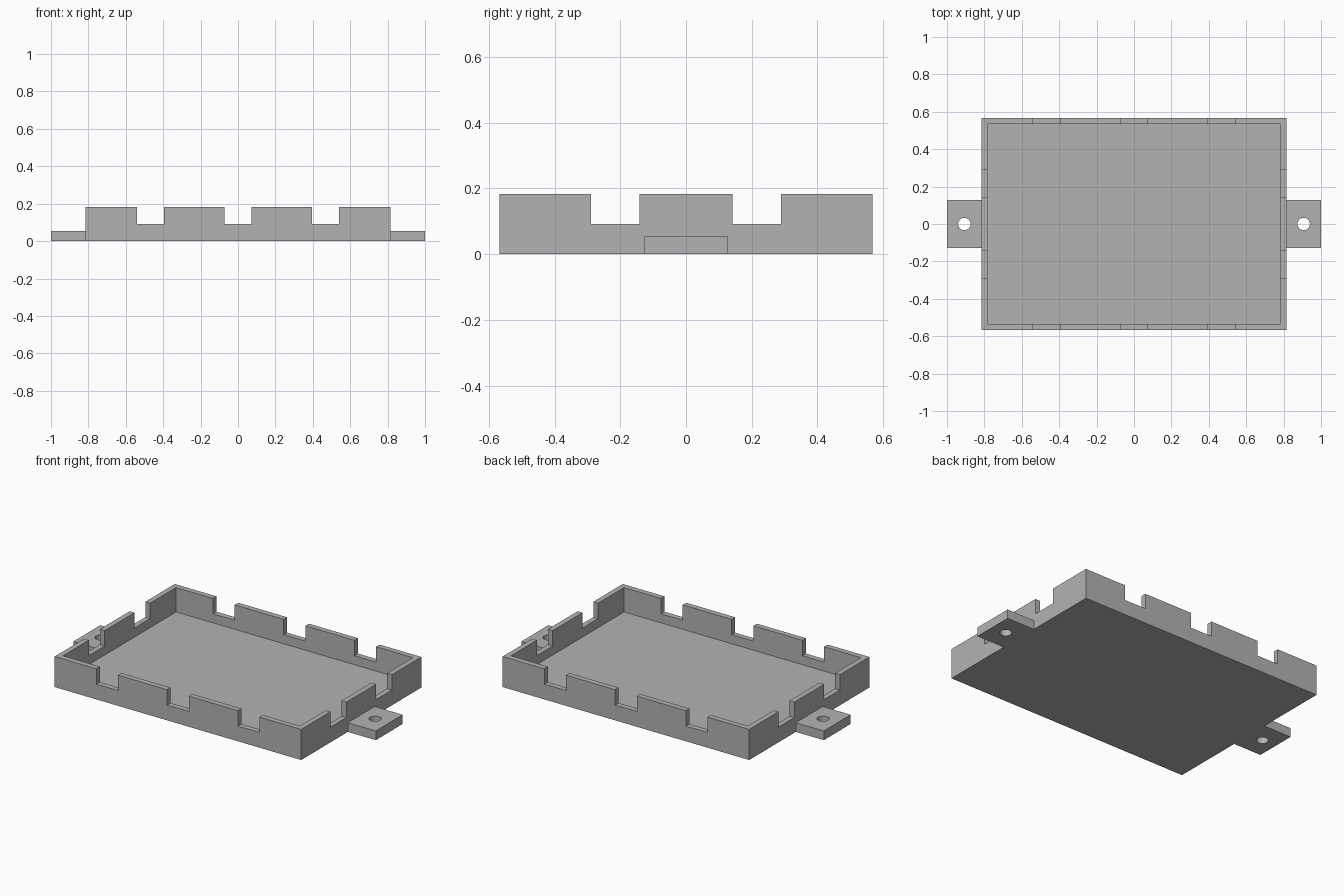
import bpy
import math

if "Cube" in bpy.data.objects:
    bpy.data.objects.remove(bpy.data.objects["Cube"], do_unlink=True)

# Main dimensions
HALF_X, HALF_Y, HEIGHT = 0.815, 0.567, 0.183
INNER_X, INNER_Y, FLOOR = 0.783, 0.534, 0.037
NOTCH_Z, TAB_Y, TAB_Z = 0.091, 0.127, 0.055

grey = bpy.data.materials.new("plain grey")
grey.use_nodes = True
colour = (0.45, 0.45, 0.45, 1)
grey.diffuse_color = colour
grey.node_tree.nodes["Principled BSDF"].inputs["Base Color"].default_value = colour


def box(name, hx, hy, z0, z1, x=0, y=0):
    """Box from half sizes and a height range."""
    bpy.ops.mesh.primitive_cube_add(size=2, location=(x, y, (z0 + z1) / 2))
    ob = bpy.context.object
    ob.name = name
    ob.scale = (hx, hy, (z1 - z0) / 2)
    bpy.ops.object.transform_apply(location=True, rotation=True, scale=True)
    ob.data.materials.append(grey)
    return ob


def combine(target, tool, operation):
    """Apply a boolean and discard the tool."""
    mod = target.modifiers.new(operation, 'BOOLEAN')
    mod.operation = operation
    mod.solver = 'EXACT'
    mod.object = tool
    bpy.context.view_layer.objects.active = target
    bpy.ops.object.modifier_apply(modifier=mod.name)
    bpy.data.objects.remove(tool, do_unlink=True)


# Solid tray with a mounting tab at each end
tray = box("tray", HALF_X, HALF_Y, 0, HEIGHT)
combine(tray, box("mounting_tabs", 1, TAB_Y, 0, TAB_Z), 'UNION')

# Hollow interior
combine(tray, box("cavity", INNER_X, INNER_Y, FLOOR, 1), 'DIFFERENCE')

# Notches through the front and back walls
for x in (-0.468, 0, 0.468):
    combine(tray, box("long_wall_notch", 0.072, 1, NOTCH_Z, 1, x=x), 'DIFFERENCE')

# Notches through the left and right walls
for y in (-0.215, 0.215):
    combine(tray, box("end_wall_notch", 2, 0.074, NOTCH_Z, 1, y=y), 'DIFFERENCE')

# Screw holes in the tabs
for x in (-0.907, 0.907):
    bpy.ops.mesh.primitive_cylinder_add(vertices=40, radius=0.033, depth=1,
                                        location=(x, 0, 0))
    hole = bpy.context.object
    hole.data.materials.append(grey)
    combine(tray, hole, 'DIFFERENCE')

bpy.ops.object.select_all(action='DESELECT')
tray.select_set(True)
bpy.context.view_layer.objects.active = tray
bpy.ops.object.shade_smooth_by_angle(angle=math.radians(30))
